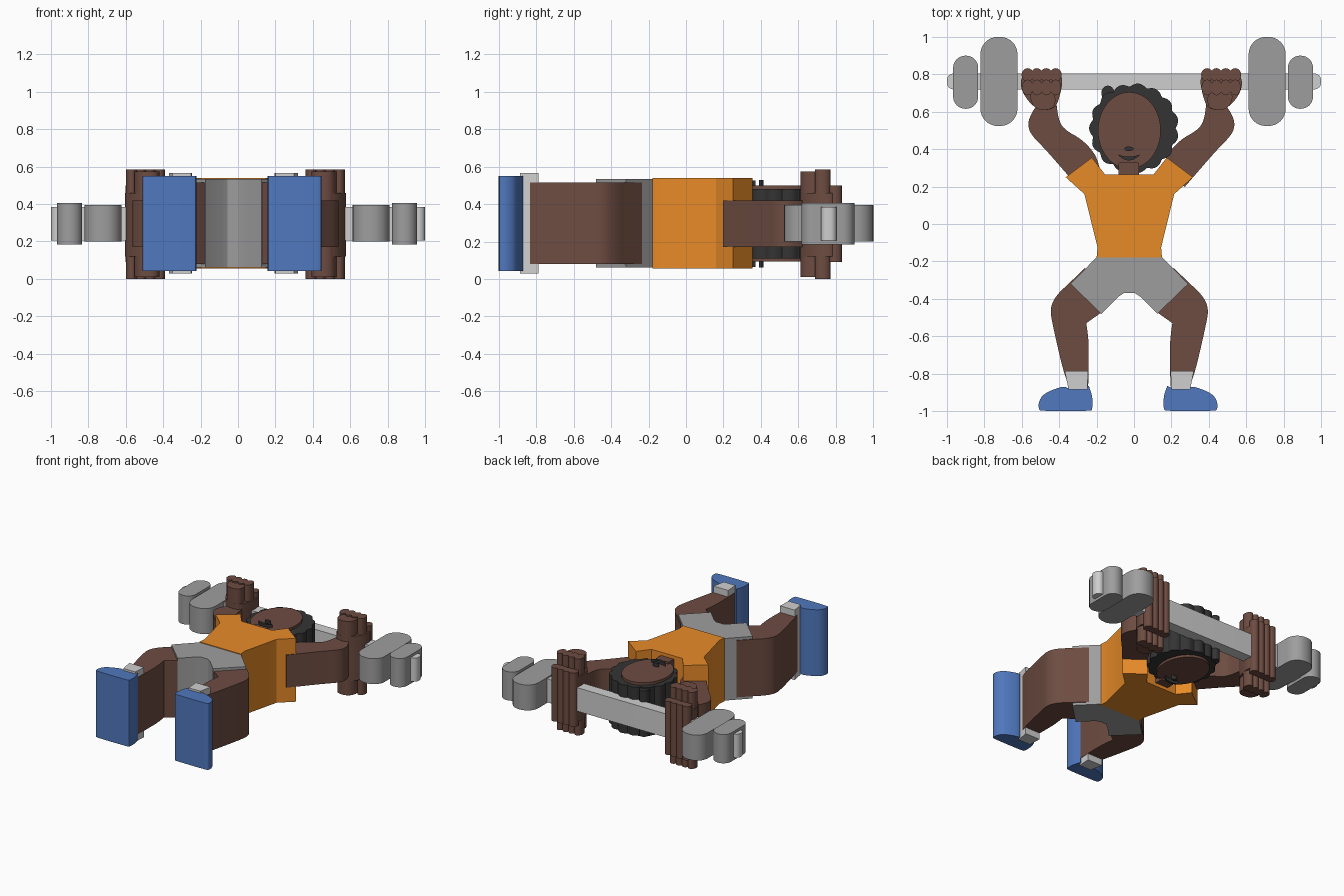
import bpy
import bmesh
from math import cos, sin, pi, radians
from mathutils import Vector

default_cube = bpy.data.objects.get("Cube")
if default_cube:
    bpy.data.objects.remove(default_cube, do_unlink=True)


def make_material(name, hex_colour):
    """Flat material from an sRGB hex string, converted to linear."""
    channels = [int(hex_colour[i:i + 2], 16) / 255 for i in (0, 2, 4)]
    linear = [((c + 0.055) / 1.055) ** 2.4 for c in channels]
    material = bpy.data.materials.new(name)
    material.use_nodes = True
    material.diffuse_color = (*linear, 1)
    shader = material.node_tree.nodes["Principled BSDF"]
    shader.inputs["Base Color"].default_value = (*linear, 1)
    shader.inputs["Roughness"].default_value = 0.8
    return material


skin = make_material("brown skin", "6D4C41")
orange = make_material("orange cloth", "F0902A")
grey = make_material("mid grey", "9E9E9E")
light_grey = make_material("light grey", "CFCFCF")
blue = make_material("blue shoe", "5078BE")
dark = make_material("dark hair", "353434")


def soften(points, limit, passes=3):
    """Round every corner that turns by less than the limit, keep the rest."""
    points = [Vector(p) for p in points]
    for _ in range(passes):
        result = []
        for i, here in enumerate(points):
            before = points[i - 1]
            after = points[(i + 1) % len(points)]
            if (here - before).angle(after - here) < radians(limit):
                result += [here.lerp(before, 0.25), here.lerp(after, 0.25)]
            else:
                result.append(here)
        points = result
    return points


def extrude(name, outlines, bottom, top, material):
    """Extrude one or more flat outlines from bottom to top."""
    bm = bmesh.new()
    for outline in outlines:
        face = bm.faces.new([bm.verts.new((p[0], p[1], bottom)) for p in outline])
        raised = bmesh.ops.extrude_face_region(bm, geom=[face], use_keep_orig=True)
        verts = [g for g in raised["geom"] if isinstance(g, bmesh.types.BMVert)]
        bmesh.ops.translate(bm, verts=verts, vec=(0, 0, top - bottom))
    bmesh.ops.recalc_face_normals(bm, faces=bm.faces)
    mesh = bpy.data.meshes.new(name)
    bm.to_mesh(mesh)
    bm.free()
    mesh.materials.append(material)
    mesh.shade_smooth()
    mesh.set_sharp_from_angle(angle=radians(32))
    obj = bpy.data.objects.new(name, mesh)
    bpy.context.collection.objects.link(obj)
    return obj


def pair(name, outlines, bottom, top, material, axis):
    """Build a left part and its mirror image about the given axis."""
    for side, sign in (("left", 1), ("right", -1)):
        placed = [[(axis + sign * p[0], p[1]) for p in o] for o in outlines]
        extrude(side + "_" + name, placed, bottom, top, material)


def symmetric(half, axis):
    """Close a half outline by mirroring it."""
    mirrored = [(-x, y) for x, y in reversed(half) if x > 0]
    return [(axis + x, y) for x, y in half + mirrored]


def ellipse(cx, cy, rx, ry, steps=48):
    angles = [2 * pi * i / steps for i in range(steps)]
    return [(cx + rx * cos(a), cy + ry * sin(a)) for a in angles]


def rounded_box(cx, cy, width, height, radius, steps=8):
    points = []
    corners = ((1, 1), (-1, 1), (-1, -1), (1, -1))
    for quarter, (sx, sy) in enumerate(corners):
        for i in range(steps + 1):
            a = (quarter + i / steps) * pi / 2
            points.append((cx + sx * (width / 2 - radius) + radius * cos(a),
                           cy + sy * (height / 2 - radius) + radius * sin(a)))
    return points


body_axis = -0.025
arm_axis = -0.014

# Shirt and shorts
shirt = [(0.13, 0.265), (0.2, 0.355), (0.34, 0.25), (0.24, 0.16),
         (0.17, -0.125), (0.175, -0.18)]
extrude("shirt", [symmetric(shirt, body_axis)], 0.055, 0.54, orange)
shorts = [(0.175, -0.178), (0.315, -0.32), (0.15, -0.48), (0.06, -0.39),
          (0.03, -0.37)]
extrude("shorts", [symmetric(shorts, body_axis)], 0.06, 0.535, grey)

# Legs, socks and shoes
leg = [(0.237, -0.235), (0.32, -0.315), (0.39, -0.38), (0.425, -0.45),
       (0.41, -0.54), (0.35, -0.8), (0.32, -0.87), (0.22, -0.87),
       (0.215, -0.64), (0.23, -0.53), (0.145, -0.47), (0.2, -0.3)]
pair("leg", [soften(leg, 50)], 0.08, 0.515, skin, body_axis)
sock = [(0.345, -0.787), (0.22, -0.787), (0.225, -0.885), (0.325, -0.885)]
pair("sock", [sock], 0.03, 0.565, light_grey, body_axis)
shoe = [(0.19, -0.99), (0.19, -0.92), (0.21, -0.865), (0.24, -0.88),
        (0.32, -0.88), (0.345, -0.865), (0.45, -0.905), (0.478, -0.95),
        (0.478, -0.99), (0.465, -1), (0.2, -1)]
pair("shoe", [soften(shoe, 55)], 0.042, 0.55, blue, -0.032)

# Arms
arm = [(0.5, 0.64), (0.53, 0.6), (0.555, 0.54), (0.54, 0.48), (0.46, 0.4),
       (0.33, 0.25), (0.285, 0.198), (0.17, 0.3), (0.19, 0.37),
       (0.26, 0.45), (0.36, 0.505), (0.39, 0.56), (0.4, 0.64)]
pair("arm", [soften(arm, 50)], 0.17, 0.42, skin, arm_axis)

# Fists: palm with knuckles, then taller curled fingers and heel of the hand
palm = [(0.41, 0.61), (0.51, 0.61), (0.585, 0.7), (0.595, 0.78),
        (0.55, 0.81), (0.4, 0.82), (0.365, 0.78), (0.38, 0.69)]
pair("palm", [soften(palm, 180)], 0.12, 0.46, skin, arm_axis)
finger_x = [0.405 + 0.05 * i for i in range(4)]
knuckles = [ellipse(x, 0.797, 0.032, 0.036, 20) for x in finger_x]
pair("knuckles", knuckles, 0.09, 0.5, skin, arm_axis)
fingers = [ellipse(x, 0.73, 0.03, 0.042, 20) for x in finger_x]
pair("fingers", fingers, 0, 0.585, skin, arm_axis)
heel = [(0.42, 0.61), (0.51, 0.61), (0.545, 0.67), (0.53, 0.72),
        (0.43, 0.72), (0.4, 0.67)]
pair("hand_heel", [soften(heel, 180)], 0.01, 0.575, skin, arm_axis)

# Barbell
bar_y = 0.762
extrude("bar", [rounded_box(0, bar_y, 2, 0.084, 0.035)], 0.205, 0.385, light_grey)
pair("large_plate", [rounded_box(0.717, bar_y, 0.198, 0.476, 0.092)],
     0.2, 0.395, grey, -0.005)
pair("small_plate", [rounded_box(0.895, bar_y - 0.004, 0.134, 0.284, 0.065)],
     0.185, 0.405, grey, -0.005)

# Hair with scalloped curls around the rim
hair = []
hair_steps = 144
for i in range(hair_steps):
    a = 2 * pi * i / hair_steps
    r = 0.222 + 0.018 * abs(sin(a * 7.5))
    hair.append((r * cos(a), 0.512 + r * sin(a)))
extrude("hair", [hair], 0.11, 0.48, dark)
extrude("hair_curl", [ellipse(-0.14, 0.7, 0.035, 0.04, 20)], 0.12, 0.47, dark)

# Head, neck and facial features
extrude("neck", [rounded_box(-0.028, 0.285, 0.108, 0.085, 0.005)], 0.08, 0.515, skin)
extrude("head", [ellipse(-0.025, 0.5, 0.168, 0.205)], 0.092, 0.5, skin)
extrude("nose", [ellipse(-0.027, 0.402, 0.025, 0.012, 20)], 0.06, 0.528, dark)
mouth = []
for i in range(17):
    t = -1 + i / 8
    mouth.append((-0.027 + 0.06 * t, 0.372 - 0.032 * (1 - t * t)))
for i in range(1, 16):
    t = 1 - i / 8
    mouth.append((-0.027 + 0.06 * t, 0.372 - 0.012 * (1 - t * t)))
extrude("mouth", [mouth], 0.065, 0.525, dark)
